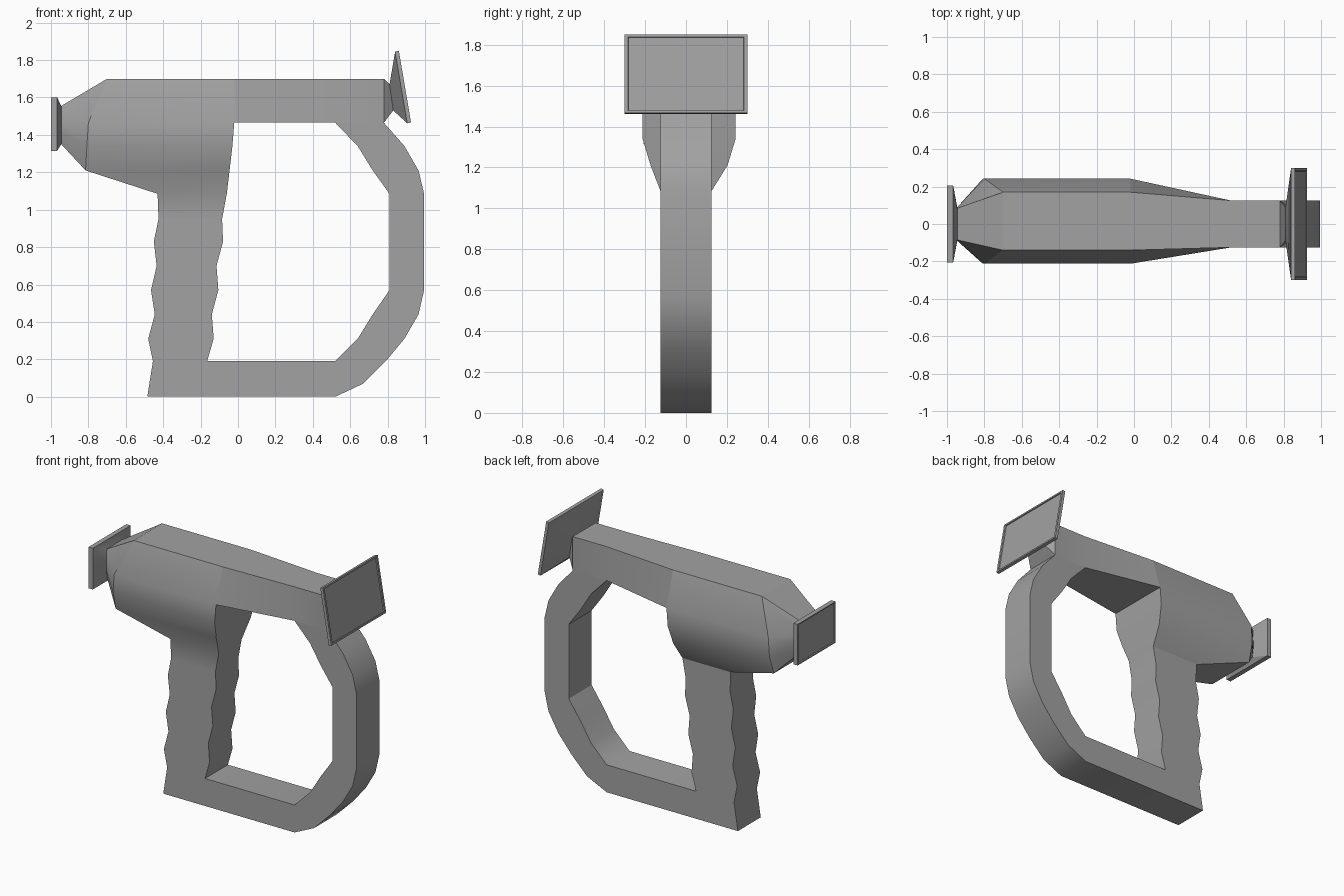
import bpy, bmesh

cube = bpy.data.objects.get("Cube")
if cube:
    bpy.data.objects.remove(cube)

grey = bpy.data.materials.new("matte grey")
colour = (0.36, 0.36, 0.36, 1)
grey.diffuse_color = colour
grey.use_nodes = True
grey.node_tree.nodes["Principled BSDF"].inputs["Base Color"].default_value = colour

BAR = 0.125      # half width of grip and guard
SHIFT = 0.015    # sideways shift of the wide housing


def loft(name, loops, cap_start=False, cap_end=False, omit=()):
    """Skin equal loops; omit holds (segment, side) pairs hidden by a neighbour."""
    bm = bmesh.new()
    rings = [[bm.verts.new(p) for p in loop] for loop in loops]
    n = len(rings[0])
    for s, (a, b) in enumerate(zip(rings, rings[1:])):
        for i in range(n):
            if (s, i) not in omit:
                j = (i + 1) % n
                bm.faces.new((a[i], a[j], b[j], b[i]))
    if cap_start:
        bm.faces.new(rings[0][::-1])
    if cap_end:
        bm.faces.new(rings[-1])
    bmesh.ops.recalc_face_normals(bm, faces=bm.faces)
    mesh = bpy.data.meshes.new(name)
    bm.to_mesh(mesh)
    bm.free()
    mesh.materials.append(grey)
    obj = bpy.data.objects.new(name, mesh)
    bpy.context.collection.objects.link(obj)
    bpy.ops.object.select_all(action='DESELECT')
    obj.select_set(True)
    bpy.context.view_layer.objects.active = obj
    bpy.ops.object.shade_smooth_by_angle(angle=0.52)
    return obj


def strip_loop(outer, inner, w_out=BAR, w_in=BAR, c=0):
    """Cross-section joining an outer and an inner (x, z) point."""
    (xo, zo), (xi, zi) = outer, inner
    return [(xo, c - w_out, zo), (xi, c - w_in, zi),
            (xi, c + w_in, zi), (xo, c + w_out, zo)]


def row_loop(rows):
    """Upright section from (x, z, half width, shift) rows, bottom to top."""
    return ([(x, c - w, z) for x, z, w, c in rows] +
            [(x, c + w, z) for x, z, w, c in reversed(rows)])


# Grip and housing: level rows of z, front x, rear x, half width
grip_rows = [
    (0, -.485, -.09), (.19, -.455, -.165), (.31, -.48, -.13),
    (.44, -.445, -.14), (.57, -.465, -.105), (.70, -.435, -.115),
    (.83, -.45, -.08), (.95, -.425, -.085), (1.085, -.43, -.06)]
housing_rows = [
    (1.21, -.815, -.045, .188), (1.34, -.808, -.03, .2275),
    (1.465, -.80, -.02, .2275), (1.70, -.70, -.02, .155)]
loops = [strip_loop((a, z), (b, z)) for z, a, b in grip_rows]
loops += [strip_loop((a, z), (b, z), w, w, SHIFT) for z, a, b, w in housing_rows]
last = len(loops) - 2
loft("grip_and_housing", loops, True, True,
     omit={(0, 1), (last, 1), (last, 3), (last - 1, 3), (last - 2, 3)})

# Tapered nose flaring into the front plate, with a shallow recess
nose = [row_loop([(a, z, w, SHIFT) for z, a, b, w in housing_rows])]
nose.append(row_loop([(-.945, z, w, 0) for z, w in
                      ((1.35, .08), (1.41, .09), (1.465, .09), (1.555, .085))]))


def plate_loop(x, w, low, high):
    return row_loop([(x, z, w, 0) for z in (low, 1.41, 1.465, high)])


for x, inset in ((-.967, 0), (-1, 0), (-1, .008), (-.995, .012)):
    nose.append(plate_loop(x, .207 - inset, 1.315 + inset, 1.60 - inset))
loft("nose_and_front_plate", nose, cap_end=True)

# Top bar, narrowing behind the housing
loft("top_bar", [
    strip_loop((-.02, 1.70), (-.02, 1.465), .155, .2275, SHIFT),
    strip_loop((.52, 1.70), (.52, 1.465)),
    strip_loop((.78, 1.70), (.78, 1.465))])

# Angular guard loop and lower bar
outer = [(.78, 1.465), (.89, 1.34), (.965, 1.21), (.995, 1.085), (.995, .57),
         (.965, .44), (.89, .31), (.79, .19), (.67, .07), (.52, 0), (-.09, 0)]
inner = [(.52, 1.465), (.64, 1.34), (.72, 1.21), (.81, 1.085), (.81, .57),
         (.72, .44), (.64, .31), (.52, .19), (.52, .19), (.52, .19), (-.165, .19)]
guard = loft("guard_loop", [strip_loop(o, i) for o, i in zip(outer, inner)])
bm = bmesh.new()
bm.from_mesh(guard.data)
bmesh.ops.remove_doubles(bm, verts=bm.verts, dist=0.0001)
bm.to_mesh(guard.data)
bm.free()

# Tilted rear screen on a pinched neck, with a shallow recess
loft("neck_and_rear_screen", [
    strip_loop((.78, 1.70), (.78, 1.465)),
    strip_loop((.81, 1.67), (.83, 1.53), .09, .09),
    strip_loop((.84, 1.845), (.905, 1.462), .30, .30),
    strip_loop((.86, 1.85), (.925, 1.467), .30, .30),
    strip_loop((.862, 1.838), (.923, 1.479), .284, .284),
    strip_loop((.855, 1.836), (.916, 1.477), .282, .282)], cap_end=True)
